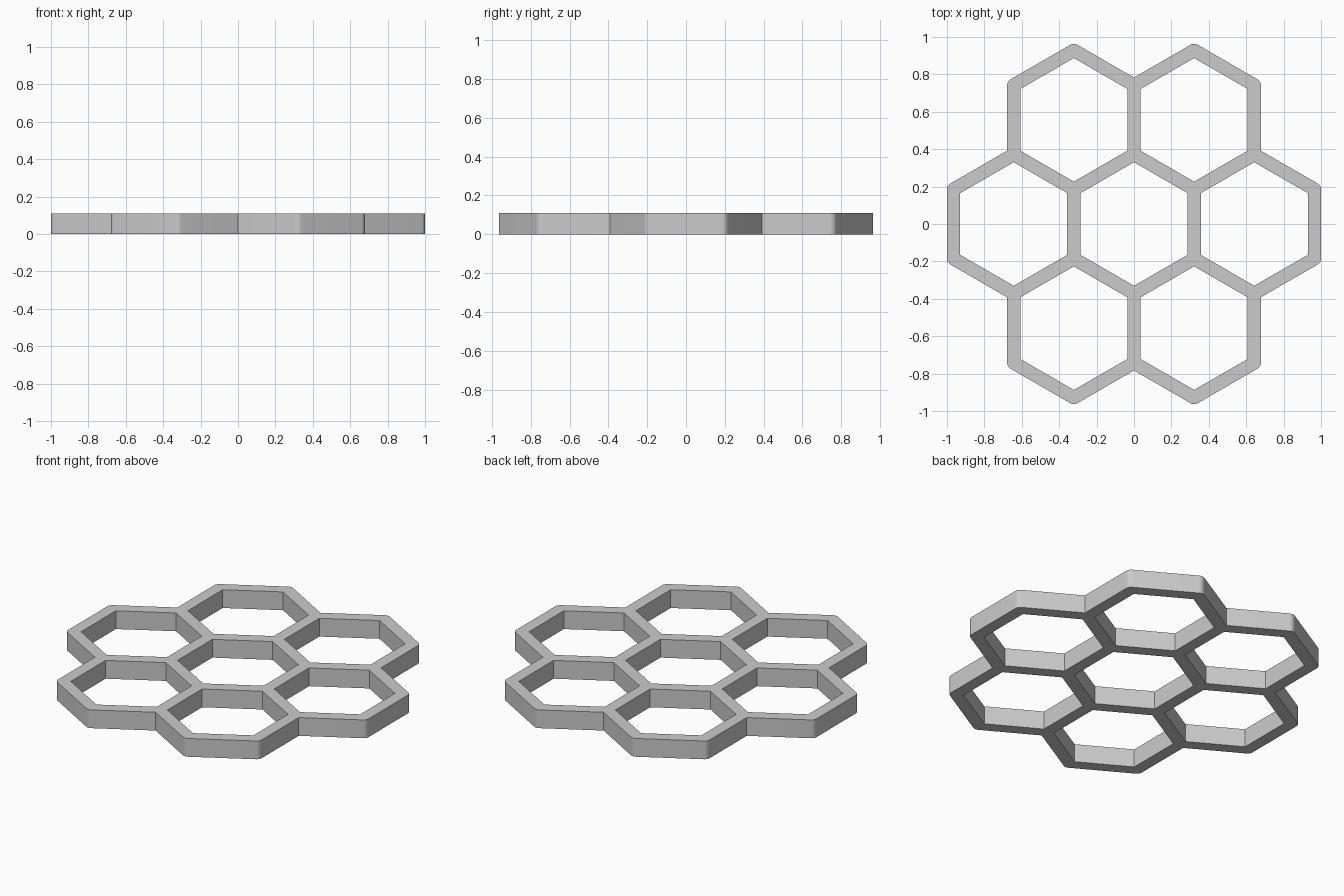
import bpy
import bmesh
from math import cos, sin, radians, sqrt

if "Cube" in bpy.data.objects:
    bpy.data.objects.remove(bpy.data.objects["Cube"])

PITCH = 0.643                 # distance between cell centres
HALF = 1 - 1.5 * PITCH        # half the wall thickness
HEIGHT = 0.11
ARC_STEPS = 8                 # segments on each rounded outer corner
SIDE = PITCH / sqrt(3)        # hexagon radius along wall centrelines


def polar(origin, radius, deg):
    a = radians(deg)
    return (origin[0] + radius * cos(a), origin[1] + radius * sin(a))


def add_loop(curve, points):
    spline = curve.splines.new('POLY')
    spline.points.add(len(points) - 1)
    for p, (x, y) in zip(spline.points, points):
        p.co = (x, y, 0, 1)
    spline.use_cyclic_u = True


curve = bpy.data.curves.new("honeycomb_profile", 'CURVE')
curve.dimensions = '2D'
curve.fill_mode = 'BOTH'
curve.extrude = HEIGHT / 2

# Outer outline: sharp inside corners, rounded outside corners
outline = []
centres = [(0, 0)]
for k in range(6):
    a = 60 * k
    c = polar((0, 0), PITCH, a)
    centres.append(c)
    outline.append(polar(polar(c, SIDE, a - 90), HALF * 2 / sqrt(3), a - 30))
    for turn in (-30, 30):
        corner = polar(c, SIDE, a + turn)
        for i in range(ARC_STEPS + 1):
            outline.append(polar(corner, HALF, a + turn - 30 + 60 * i / ARC_STEPS))
add_loop(curve, outline)

# Seven sharp hexagonal holes
hole = (PITCH / 2 - HALF) * 2 / sqrt(3)
for c in centres:
    add_loop(curve, [polar(c, hole, 30 + 60 * j) for j in range(6)])

# Turn the extruded profile into one welded mesh
temp = bpy.data.objects.new("profile_helper", curve)
bpy.context.collection.objects.link(temp)
bpy.context.view_layer.update()
mesh = bpy.data.meshes.new_from_object(
    temp.evaluated_get(bpy.context.evaluated_depsgraph_get()))
bpy.data.objects.remove(temp)

bm = bmesh.new()
bm.from_mesh(mesh)
bmesh.ops.remove_doubles(bm, verts=bm.verts, dist=0.0005)
bmesh.ops.translate(bm, verts=bm.verts, vec=(0, 0, HEIGHT / 2))
bmesh.ops.recalc_face_normals(bm, faces=bm.faces)
bm.to_mesh(mesh)
bm.free()

frame = bpy.data.objects.new("honeycomb_frame", mesh)
bpy.context.collection.objects.link(frame)

grey = bpy.data.materials.new("light grey")
grey.diffuse_color = (0.6, 0.6, 0.6, 1)
grey.use_nodes = True
grey.node_tree.nodes["Principled BSDF"].inputs["Base Color"].default_value = grey.diffuse_color
mesh.materials.clear()
mesh.materials.append(grey)

# Smooth the rounded corners, keep the flat edges sharp
bpy.context.view_layer.objects.active = frame
frame.select_set(True)
bpy.ops.object.shade_smooth_by_angle(angle=radians(30))
